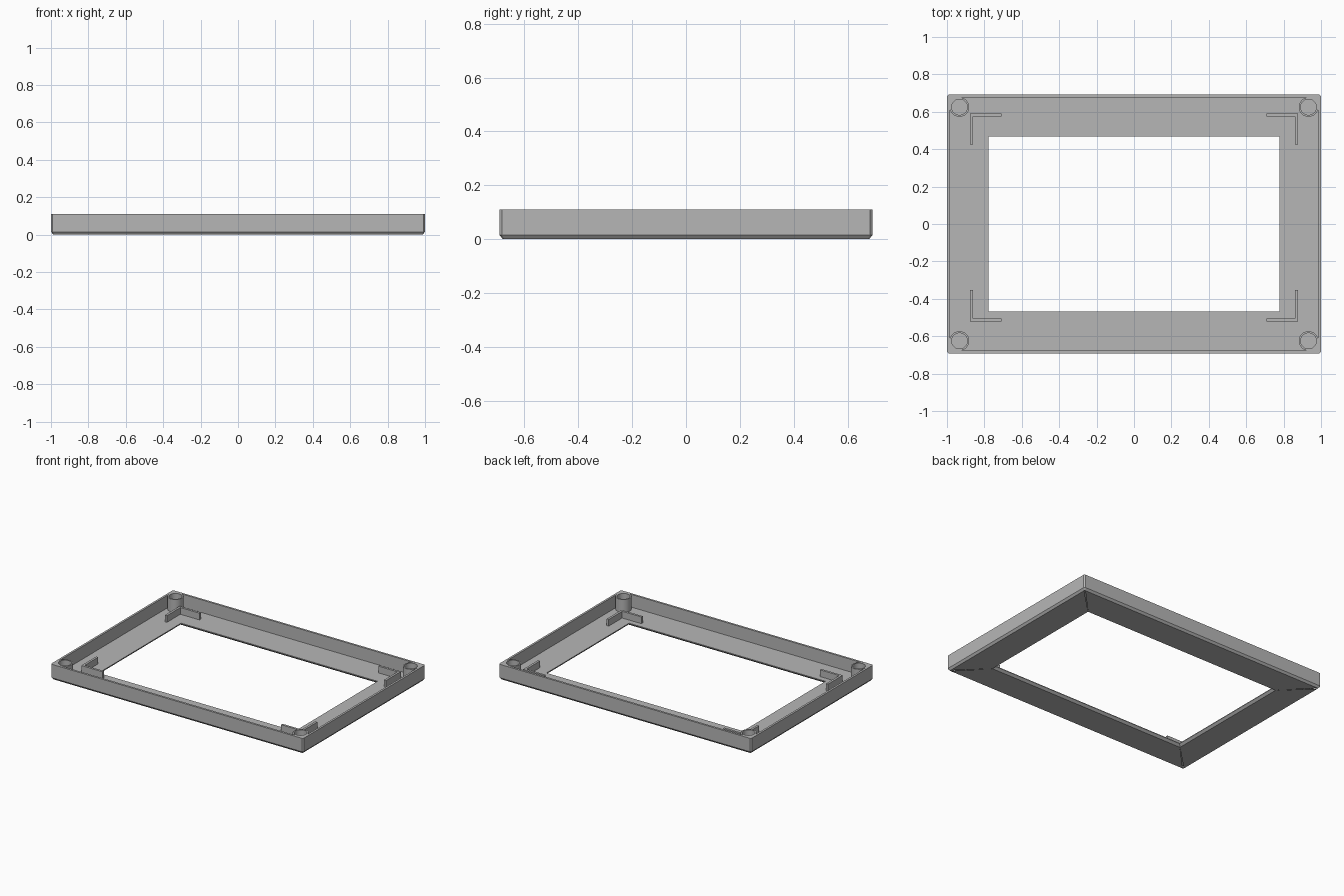
import bpy
import bmesh
import math

cube = bpy.data.objects.get("Cube")
if cube:
    bpy.data.objects.remove(cube, do_unlink=True)

grey = bpy.data.materials.new("plain grey")
grey.use_nodes = True
GREY = (0.47, 0.47, 0.47, 1)
grey.diffuse_color = GREY
grey.node_tree.nodes["Principled BSDF"].inputs["Base Color"].default_value = GREY

HX, HY, TOP, FLOOR = 1.0, 0.692, 0.111, 0.02
WALL, CHAMFER = 0.015, 0.015
WIN_X, WIN_Y = 0.778, 0.467


def finish(bm, name):
    bmesh.ops.remove_doubles(bm, verts=bm.verts, dist=1e-5)
    bmesh.ops.recalc_face_normals(bm, faces=bm.faces)
    mesh = bpy.data.meshes.new(name)
    bm.to_mesh(mesh)
    bm.free()
    mesh.materials.append(grey)
    obj = bpy.data.objects.new(name, mesh)
    bpy.context.collection.objects.link(obj)
    return obj


def bridge(bm, rings):
    """Join a closed series of equal rings with quads."""
    for a, b in zip(rings, rings[1:] + rings[:1]):
        n = len(a)
        for i in range(n):
            j = (i + 1) % n
            quad = [a[i], a[j], b[j], b[i]]
            if (a[i].co - a[j].co).length > 1e-6:
                bm.faces.new(quad)


def rectangle(bm, x, y, z, cut):
    """Rectangular ring with its corners cut off."""
    pts = []
    for sx, sy in ((1, 1), (-1, 1), (-1, -1), (1, -1)):
        pair = [(sx * x, sy * (y - cut)), (sx * (x - cut), sy * y)]
        pts += pair if sx == sy else pair[::-1]
    return [bm.verts.new((px, py, z)) for px, py in pts]


# Frame: one closed cross-section carried round the rectangle
bm = bmesh.new()
section = [
    (HX - 0.012, HY - 0.012, 0, 0.006),
    (HX, HY, CHAMFER, 0.008),
    (HX, HY, TOP, 0.008),
    (HX - WALL, HY - WALL, TOP, 0),
    (HX - WALL, HY - WALL, FLOOR, 0),
    (WIN_X, WIN_Y, FLOOR, 0),
    (WIN_X, WIN_Y, CHAMFER, 0),
    (WIN_X + CHAMFER, WIN_Y + CHAMFER, 0, 0),
]
bridge(bm, [rectangle(bm, *row) for row in section])
finish(bm, "bezel_frame")


# Corner screw bosses: hollow round posts squared off into the wall corner
def boss(name, sx, sy):
    bm = bmesh.new()
    cx, cy, r_out, r_in, steps = 0.933, 0.625, 0.052, 0.042, 32

    def ring(r, z, squared):
        verts = []
        for i in range(steps):
            a = 2 * math.pi * i / steps
            c, s = math.cos(a), math.sin(a)
            k = r / max(c, s) if squared and c > -1e-6 and s > -1e-6 else r
            verts.append(bm.verts.new((sx * (cx + k * c), sy * (cy + k * s), z)))
        return verts

    base = FLOOR - 0.002
    bridge(bm, [ring(r_out, base, True), ring(r_out, TOP, True),
                ring(r_in, TOP, False), ring(r_in, base, False)])
    obj = finish(bm, name)
    bpy.ops.object.select_all(action='DESELECT')
    obj.select_set(True)
    bpy.context.view_layer.objects.active = obj
    bpy.ops.object.shade_smooth_by_angle(angle=math.radians(30))


# Locating brackets: thin upright L shapes standing on the floor
def bracket(name, sx, y, sy):
    bm = bmesh.new()
    x, arm, t = 0.876, 0.168, 0.016
    outline = [(0, 0), (arm, 0), (arm, t), (t, t), (t, arm), (0, arm)]
    face = bm.faces.new([bm.verts.new((sx * (x - u), sy * (y - v), FLOOR - 0.002))
                         for u, v in outline])
    up = bmesh.ops.extrude_face_region(bm, geom=[face], use_keep_orig=True)
    for v in up["geom"]:
        if isinstance(v, bmesh.types.BMVert):
            v.co.z = 0.068
    finish(bm, name)


for side, sx in (("left", 1), ("right", -1)):
    for end, sy, y in (("front", -1, 0.522), ("back", 1, 0.592)):
        boss(f"{end}_{side}_screw_boss", sx, sy)
        bracket(f"{end}_{side}_bracket", sx, y, sy)
